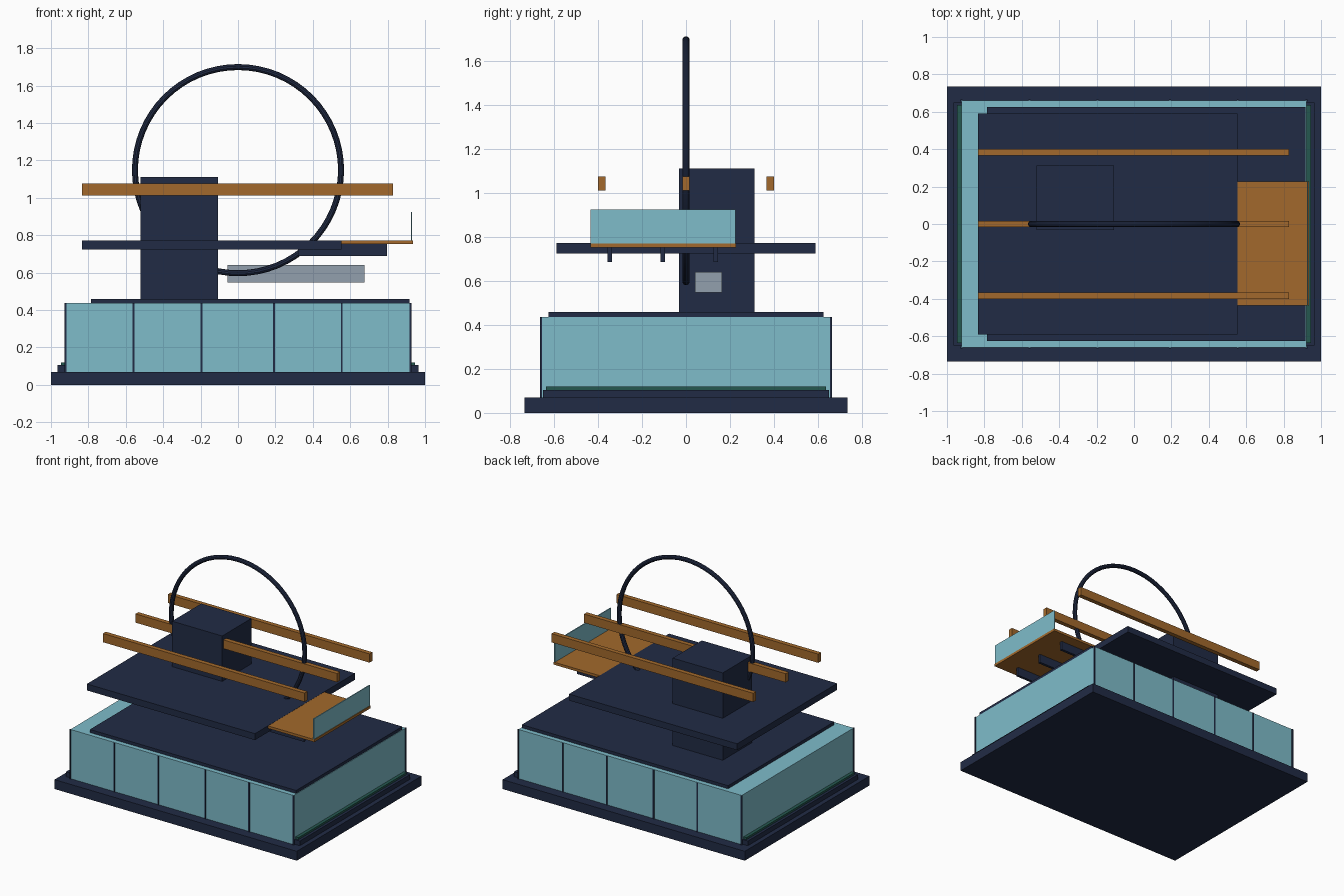
import bpy
import math

if "Cube" in bpy.data.objects:
    bpy.data.objects.remove(bpy.data.objects["Cube"])


def material(name, rgb):
    m = bpy.data.materials.new(name)
    m.diffuse_color = (*rgb, 1)
    m.use_nodes = True
    m.node_tree.nodes["Principled BSDF"].inputs["Base Color"].default_value = m.diffuse_color
    return m


NAVY = material("navy", (0.0152, 0.0242, 0.0595))
GLASS = material("pale blue glass", (0.209, 0.503, 0.591))
TIMBER = material("timber", (0.362, 0.141, 0.025))
GREY = material("blue grey", (0.287, 0.352, 0.423))
GREEN = material("hedge green", (0.018, 0.098, 0.08))


def box(name, x, y, z, mat):
    """Box from (min, max) ranges on each axis."""
    bpy.ops.mesh.primitive_cube_add(size=1, location=[(a + b) / 2 for a, b in (x, y, z)])
    o = bpy.context.object
    o.name = name
    o.scale = [b - a for a, b in (x, y, z)]
    bpy.ops.object.transform_apply(location=False, rotation=False, scale=True)
    o.data.materials.append(mat)
    return o


# Ground plinth and glazed lower storey
box("plinth", (-1, 1), (-0.735, 0.735), (0, 0.07), NAVY)
box("glazed_storey", (-0.922, 0.922), (-0.66, 0.66), (0.07, 0.437), GLASS)
box("lower_roof", (-0.785, 0.918), (-0.625, 0.625), (0.437, 0.46), NAVY)

# Mullions on the long faces and at the corners
for side in (-1, 1):
    for x in (-0.922, -0.558, -0.195, 0.192, 0.555, 0.922):
        box("mullion", (x - 0.005, x + 0.005),
            (side * 0.66 - 0.005, side * 0.66 + 0.005), (0.07, 0.437), NAVY)

# Planters with low hedges along both ends
for side in (-1, 1):
    box("planter", sorted((side * 0.92, side * 0.966)), (-0.65, 0.65), (0.07, 0.105), NAVY)
    box("hedge", sorted((side * 0.92, side * 0.946)), (-0.637, 0.637), (0.10, 0.12), GREEN)

# Service core and upper floor
box("core_tower", (-0.522, -0.108), (-0.032, 0.312), (0.45, 1.112), NAVY)
box("upper_floor", (-0.835, 0.553), (-0.59, 0.59), (0.725, 0.773), NAVY)
box("hanging_duct", (-0.055, 0.675), (0.04, 0.165), (0.548, 0.642), GREY)

# Cantilevered balcony with brackets and glass screen
box("balcony_deck", (0.553, 0.935), (-0.435, 0.228), (0.753, 0.772), TIMBER)
box("balcony_screen", (0.924, 0.931), (-0.435, 0.225), (0.772, 0.925), GLASS)
for y in (-0.348, -0.105, 0.136):
    box("balcony_bracket", (0.32, 0.796), (y - 0.01, y + 0.01), (0.688, 0.753), NAVY)

# Overhead timber beams
for y in (-0.383, 0, 0.383):
    box("timber_beam", (-0.835, 0.83), (y - 0.017, y + 0.017), (1.012, 1.077), TIMBER)

# Large upright hoop
bpy.ops.mesh.primitive_torus_add(major_radius=0.551, minor_radius=0.016,
                                 major_segments=64, minor_segments=10,
                                 location=(0, 0, 1.148), rotation=(math.pi / 2, 0, 0))
hoop = bpy.context.object
hoop.name = "hoop"
hoop.data.materials.append(NAVY)
bpy.ops.object.shade_smooth_by_angle()
